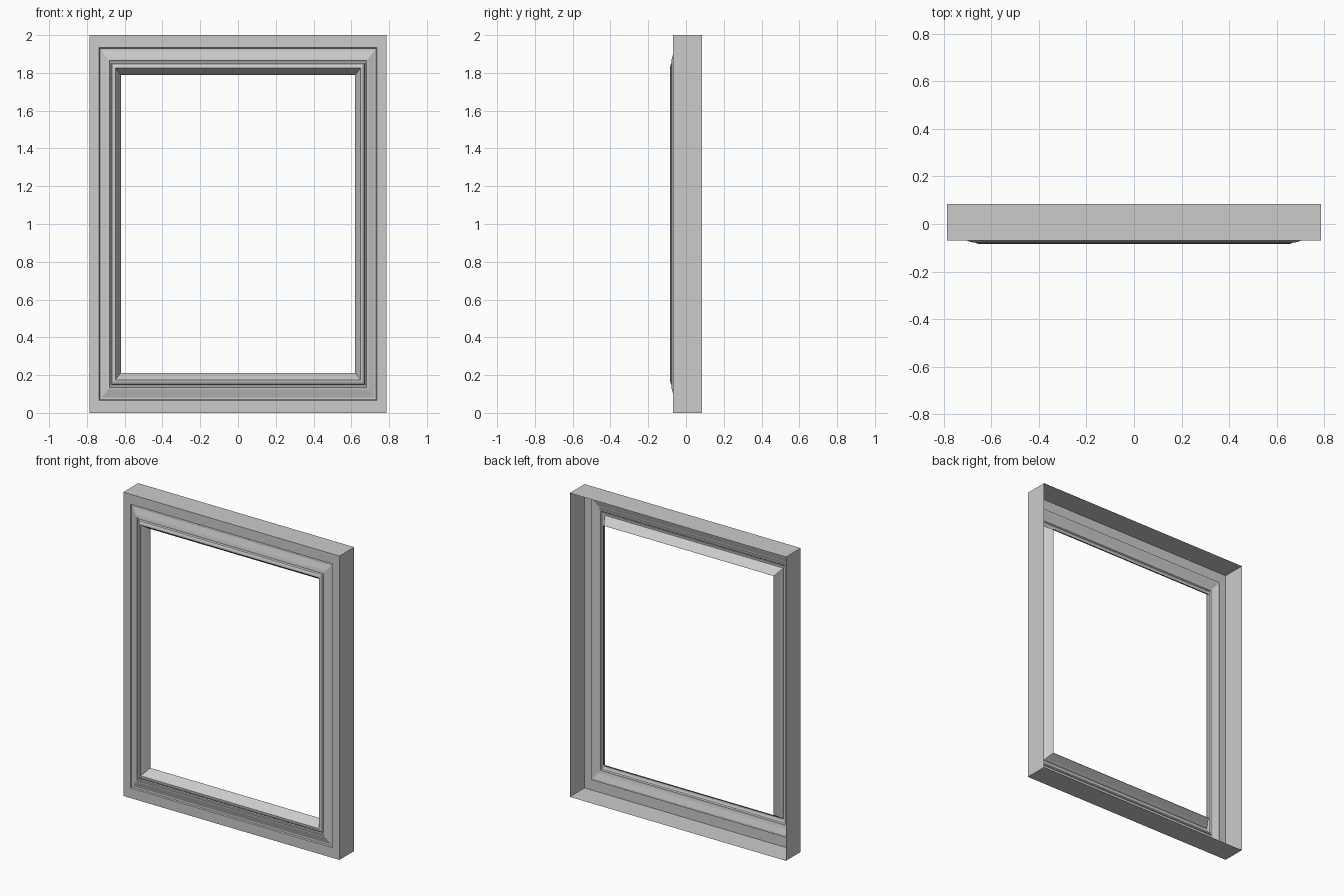
import bpy

if "Cube" in bpy.data.objects:
    bpy.data.objects.remove(bpy.data.objects["Cube"])

HALF_W, HALF_H = 0.787, 1.0

# Moulding cross-section: (fraction of half size, depth y), from back outer edge to inner lip
profile = [
    (1.0, 0.085), (1.0, -0.069),                     # outer wall
    (0.934, -0.069), (0.930, -0.062), (0.918, -0.062),  # flat border and groove
    (0.896, -0.069), (0.880, -0.074), (0.865, -0.077),  # rising slope
    (0.862, -0.071), (0.853, -0.071),                # small step
    (0.848, -0.079), (0.835, -0.084), (0.825, -0.085),  # raised bead
    (0.821, -0.077), (0.812, -0.066),                # inner step
    (0.789, -0.032), (0.788, -0.025),                # inner slope and lip
]
corners = [(-1, -1), (1, -1), (1, 1), (-1, 1)]


def sweep_frame(name, section):
    """Sweep the section round four mitred corners as an open-backed shell."""
    verts = [(cx * s * HALF_W, y, HALF_H + cz * s * HALF_H)
             for s, y in section for cx, cz in corners]
    faces = []
    for i in range(len(section) - 1):
        for k in range(4):
            n = (k + 1) % 4
            faces.append((4 * i + k, 4 * i + 4 + k, 4 * i + 4 + n, 4 * i + n))
    # outward-facing winding
    faces = [f[::-1] for f in faces]
    mesh = bpy.data.meshes.new(name)
    mesh.from_pydata(verts, [], faces)
    mesh.update()
    if mesh.polygons[0].normal.z > 0:  # first face is the underside
        mesh.flip_normals()
    obj = bpy.data.objects.new(name, mesh)
    bpy.context.collection.objects.link(obj)
    return obj


# Picture frame
sweep_frame("picture_frame", profile)
